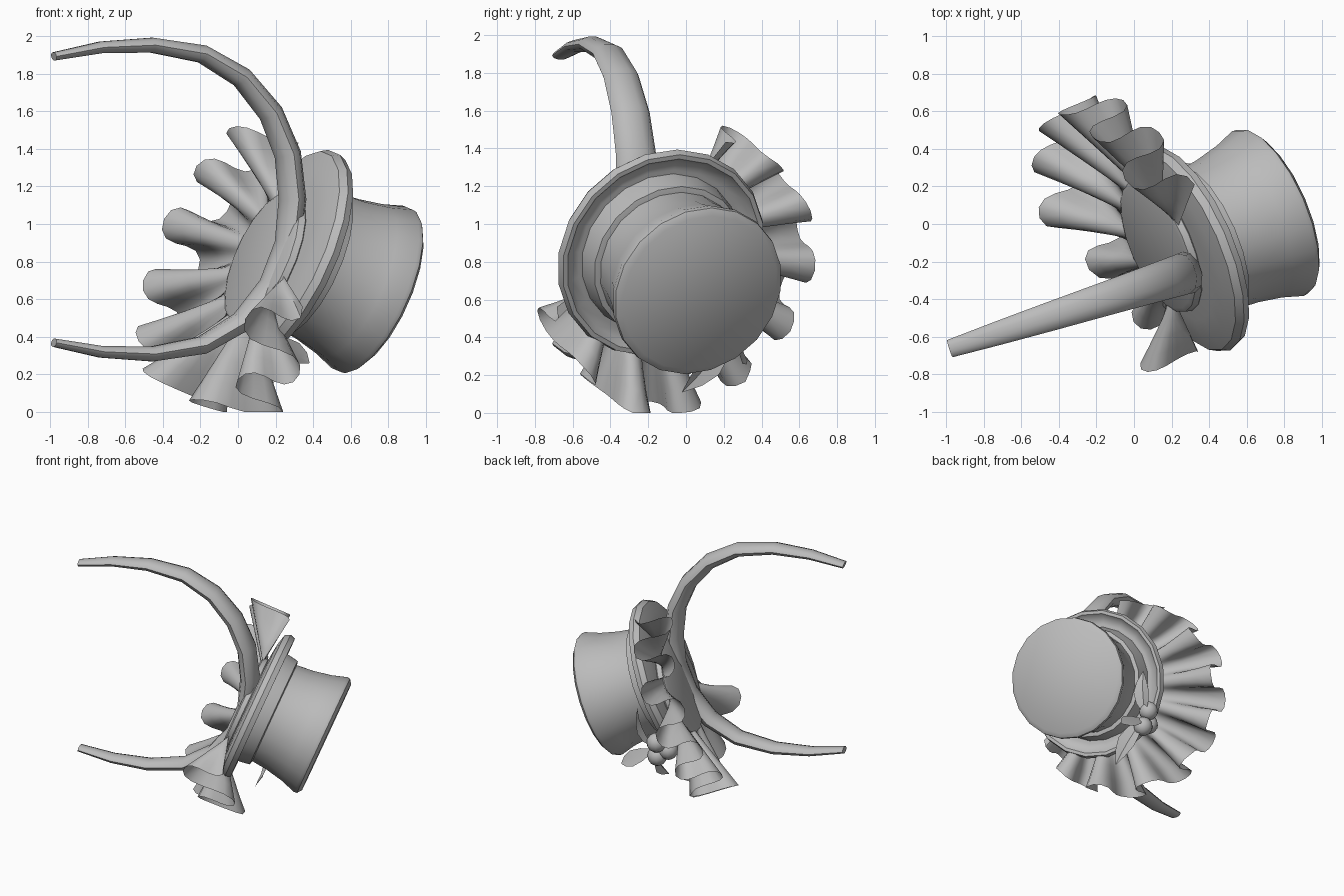
import bpy, bmesh, math, random
from mathutils import Vector, Matrix

random.seed(4)
cube = bpy.data.objects.get("Cube")
if cube:
    bpy.data.objects.remove(cube, do_unlink=True)

grey = bpy.data.materials.new("plain_grey")
grey.use_nodes = True
grey.diffuse_color = (0.5, 0.5, 0.5, 1)
grey.node_tree.nodes["Principled BSDF"].inputs["Base Color"].default_value = (0.5, 0.5, 0.5, 1)

# Tilted frame of the hat: axis through the crown, plus two directions across it
axis = Vector((0.85, 0.37, -0.38)).normalized()
up = (Vector((0, 0, 1)) - axis * axis.z).normalized()
side = up.cross(axis)
brim_centre = Vector((0.31, -0.12, 0.835))


def finish(name, bm, angle=40):
    bmesh.ops.recalc_face_normals(bm, faces=bm.faces)
    mesh = bpy.data.meshes.new(name)
    bm.to_mesh(mesh)
    bm.free()
    obj = bpy.data.objects.new(name, mesh)
    bpy.context.collection.objects.link(obj)
    mesh.materials.append(grey)
    bpy.ops.object.select_all(action='DESELECT')
    obj.select_set(True)
    bpy.context.view_layer.objects.active = obj
    bpy.ops.object.shade_smooth_by_angle(angle=math.radians(angle))


def skin(bm, rings, closed=True):
    """Join rows of points with quads."""
    rows = [[bm.verts.new(p) for p in ring] for ring in rings]
    count = len(rows[0])
    for a, b in zip(rows, rows[1:]):
        for i in range(count if closed else count - 1):
            j = (i + 1) % count
            bm.faces.new((a[i], a[j], b[j], b[i]))
    return rows


def around(angle):
    return up * math.cos(angle) + side * math.sin(angle)


def turned(name, profile, centre, sides=20):
    """Revolve (radius, height) pairs about the hat axis and cap both ends."""
    bm = bmesh.new()
    rows = skin(bm, [[centre + around(math.tau * i / sides) * r + axis * h
                      for i in range(sides)] for r, h in profile])
    bm.faces.new(rows[0])
    bm.faces.new(rows[-1])
    finish(name, bm)


# Hat: flared crown, band, rolled brim and the pad underneath
turned("crown", [(0.40, -0.05), (0.40, 0.1), (0.412, 0.22), (0.44, 0.36), (0.478, 0.475),
                 (0.475, 0.5), (0.44, 0.525)], brim_centre)
turned("hat_band", [(0.45, -0.05), (0.44, 0.03), (0.43, 0.09), (0.39, 0.1)], brim_centre)
turned("brim", [(0.38, -0.03), (0.47, -0.045), (0.52, -0.035), (0.55, 0.0), (0.575, 0.0),
                (0.588, -0.04), (0.565, -0.08), (0.48, -0.1), (0.38, -0.11)], brim_centre)
pad_centre = Vector((0.13, -0.12, 0.82))
turned("base_pad", [(0.36, 0.06), (0.385, 0.03), (0.375, -0.005), (0.35, -0.015)], pad_centre)

# Arched band: half of the arc is mirrored, tapering to both tips
half = [(0.29, 0.0), (0.265, 0.24), (0.175, 0.46), (0.02, 0.65), (-0.19, 0.775),
        (-0.46, 0.822), (-0.73, 0.81), (-0.98, 0.762)]
arc = [(x, -z) for x, z in reversed(half[1:])] + half
across = Vector((-0.3, 0.95, 0)).normalized()
path = [Vector((x, -0.66 + 0.32 * (x + 0.97), 1.13 + z)) for x, z in arc]
rings = []
for i, p in enumerate(path):
    tangent = (path[min(i + 1, len(path) - 1)] - path[max(i - 1, 0)]).normalized()
    outward = tangent.cross(across).normalized()
    taper = abs(i - len(half) + 1) / (len(half) - 1)
    width = 0.114 - 0.066 * taper ** 1.7
    thick = 0.07 - 0.047 * taper ** 1.5
    rings.append([p + across * width * math.cos(a) + outward * thick * math.sin(a)
                  for a in (math.tau * k / 10 for k in range(10))])
bm = bmesh.new()
rows = skin(bm, rings)
bm.faces.new(rows[0])
bm.faces.new(rows[-1])
finish("arched_band", bm, 55)

# Ruffle: deep rounded pleats around most of the brim, open at the upper front
pleats, steps, rows_out = 9, 14, 5
start, sweep = math.radians(8), math.radians(247)
fan_centre = Vector((0.1, 0.0, 0.75))
reach = [random.uniform(-0.03, 0.05) for _ in range(pleats + 1)]
depth = [random.uniform(0.14, 0.19) for _ in range(pleats + 1)]
rings = []
for r in range(rows_out):
    t = r / (rows_out - 1)
    ring = []
    for i in range(pleats * steps + 1):
        k, phase = i // steps, math.tau * (i % steps) / steps
        angle = start + sweep * i / (pleats * steps)
        # The lowest pleats push forward towards the crown, the rest flare back
        lean = -0.16 + 0.3 * math.exp(-((angle - math.radians(205)) / 0.6) ** 2)
        bend = angle + 0.055 * t * math.sin(2 * phase)
        centre = pad_centre.lerp(fan_centre, t)
        radius = 0.35 + (0.4 + reach[k] * math.sin(phase / 2)) * t
        p = centre + around(bend) * radius + axis * t * (lean + depth[k] * math.cos(phase))
        p.z = max(p.z, 0.0)
        ring.append(p)
    rings.append(ring)
bm = bmesh.new()
skin(bm, rings, closed=False)
finish("pleated_ruffle", bm, 60)

# Berries tucked against the edge of the brim
for n, spot in enumerate([(0.08, 0.27, 0.5), (0.1, 0.23, 0.37), (0.02, 0.2, 0.43)]):
    bm = bmesh.new()
    bmesh.ops.create_uvsphere(bm, u_segments=12, v_segments=8, radius=0.075,
                              matrix=Matrix.Translation(spot))
    finish(f"berry_{n + 1}", bm, 60)


# Pointed leaves spreading from the berries
def leaf(name, root, tip, width):
    root, tip = Vector(root), Vector(tip)
    flat = (tip - root).cross(axis).normalized()
    rings = []
    for t, w in [(0, 0.15), (0.25, 0.8), (0.5, 1), (0.75, 0.65), (1, 0.03)]:
        mid = root.lerp(tip, t) + axis * 0.05 * math.sin(math.pi * t)
        rings.append([mid + flat * width * w * s - axis * 0.03 * w * (1 - abs(s))
                      for s in (-1, 0, 1)])
    bm = bmesh.new()
    skin(bm, rings, closed=False)
    finish(name, bm)


leaf("lower_leaf", (0.12, 0.24, 0.42), (0.17, -0.02, 0.11), 0.075)
leaf("upper_leaf", (0.12, 0.27, 0.46), (0.2, 0.35, 0.78), 0.065)
leaf("outer_leaf", (0.12, 0.25, 0.42), (0.38, 0.3, 0.26), 0.065)
